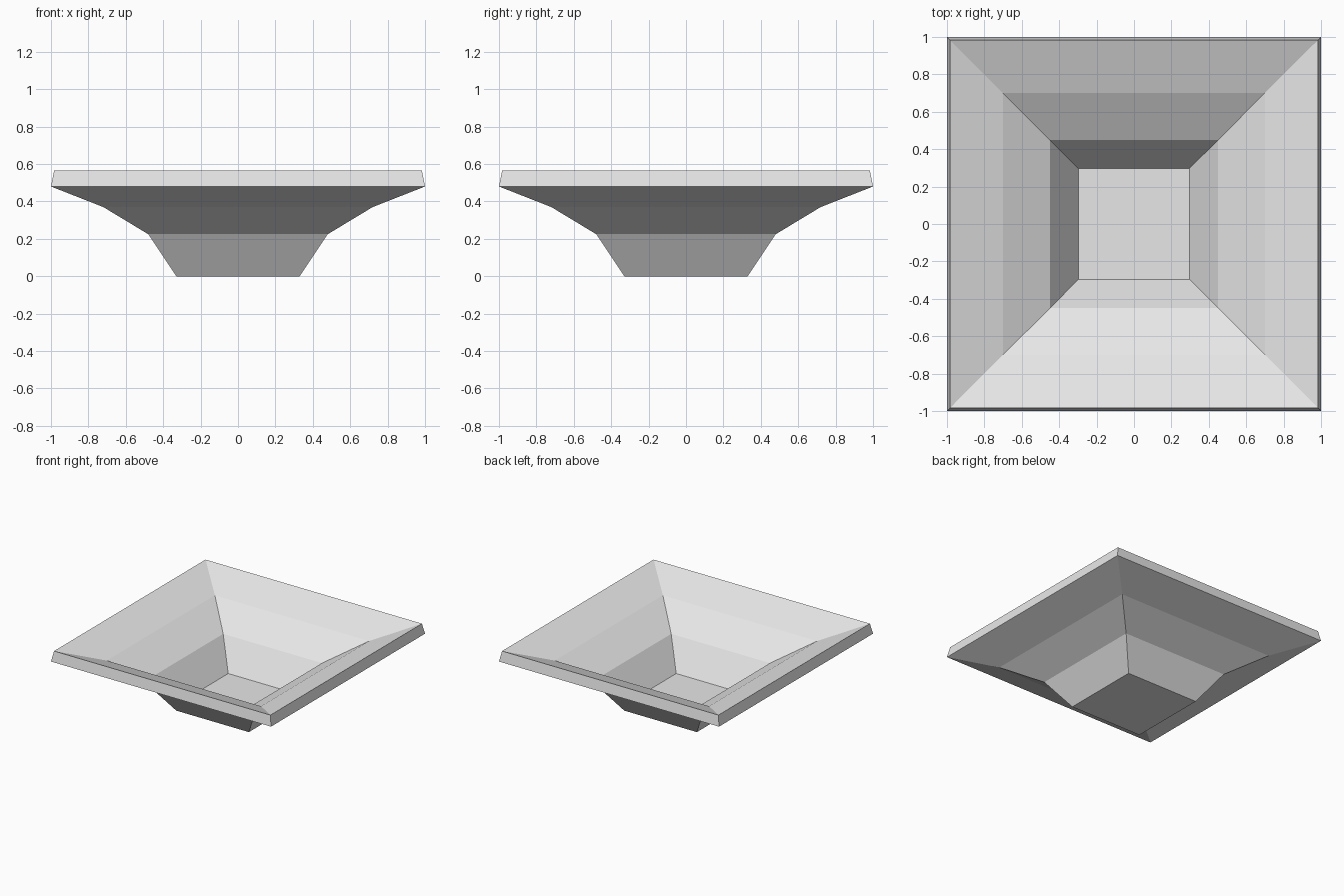
import bpy
import bmesh

cube = bpy.data.objects.get("Cube")
if cube:
    bpy.data.objects.remove(cube, do_unlink=True)

# Single plain grey
grey = bpy.data.materials.new("light_grey")
grey.use_nodes = True
colour = (0.8, 0.8, 0.8, 1.0)
grey.diffuse_color = colour
grey.node_tree.nodes["Principled BSDF"].inputs["Base Color"].default_value = colour

# Outer profile of the square bowl: half width, height
profile = [(0.33, 0.0), (0.48, 0.225), (0.72, 0.37), (1.0, 0.48)]

# Flat base and stacked square rings
bm = bmesh.new()
rings = [[bm.verts.new((sx * r, sy * r, z))
          for sx, sy in ((-1, -1), (1, -1), (1, 1), (-1, 1))]
         for r, z in profile]
bm.faces.new(rings[0])
for low, high in zip(rings, rings[1:]):
    for i in range(4):
        j = (i + 1) % 4
        bm.faces.new((low[i], high[i], high[j], low[j]))
bm.normal_update()

mesh = bpy.data.meshes.new("square_bowl")
bm.to_mesh(mesh)
bm.free()
mesh.materials.append(grey)
bowl = bpy.data.objects.new("square_bowl", mesh)
bpy.context.collection.objects.link(bowl)

# Wall thickness grows inward and up, leaving a slanted rim
wall = bowl.modifiers.new("wall_thickness", 'SOLIDIFY')
wall.thickness = 0.0875
wall.offset = 1.0
wall.use_even_offset = False
wall.use_rim = True
